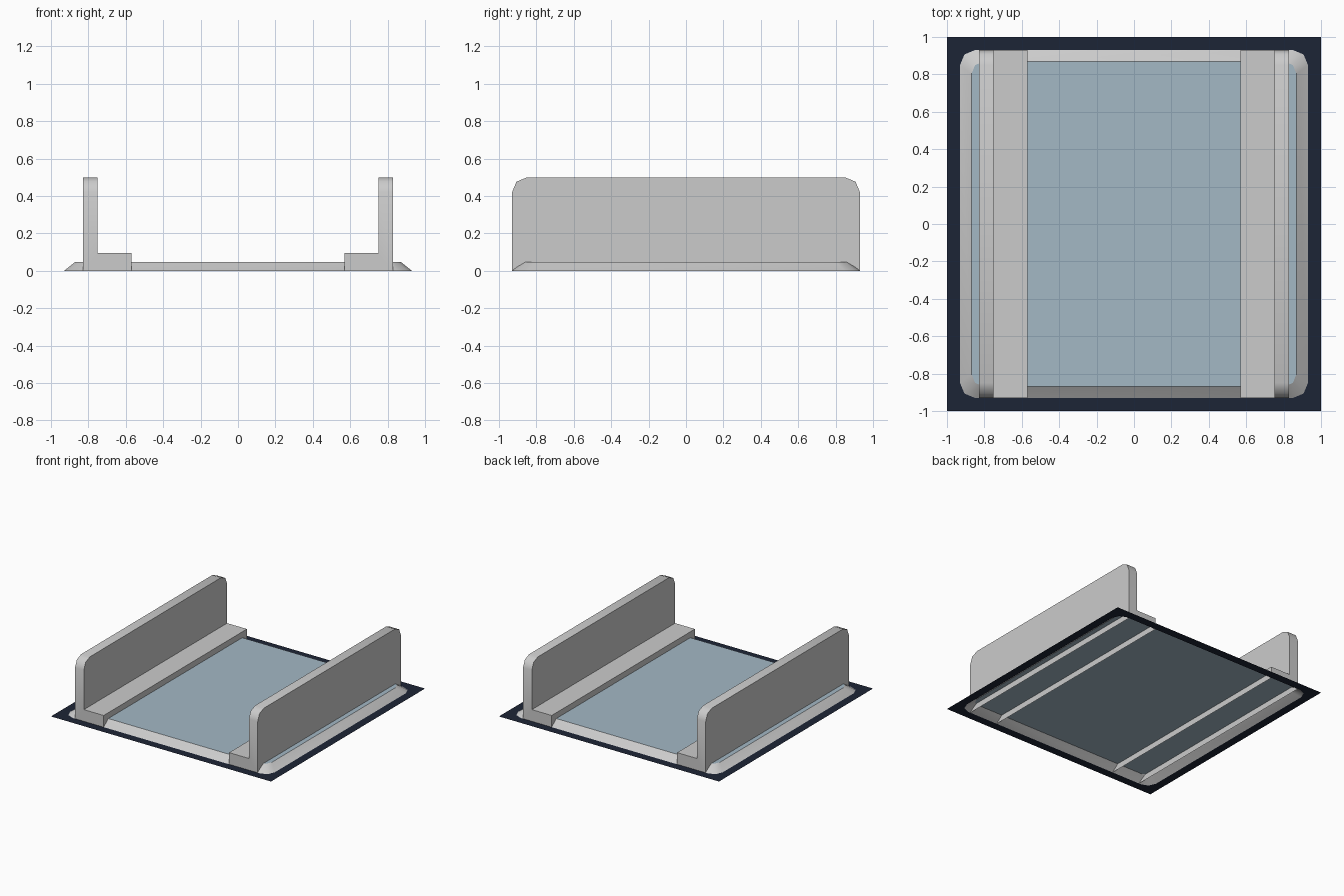
import bpy, bmesh, math

if "Cube" in bpy.data.objects:
    bpy.data.objects.remove(bpy.data.objects["Cube"])


def material(name, color):
    m = bpy.data.materials.new(name)
    m.diffuse_color = (*color, 1)
    m.use_nodes = True
    m.node_tree.nodes["Principled BSDF"].inputs["Base Color"].default_value = m.diffuse_color
    return m


def finish(bm, name, mat=None, smooth=False):
    mesh = bpy.data.meshes.new(name)
    bm.to_mesh(mesh)
    bm.free()
    obj = bpy.data.objects.new(name, mesh)
    bpy.context.collection.objects.link(obj)
    if mat:
        mesh.materials.append(mat)
    if smooth:
        bpy.ops.object.select_all(action='DESELECT')
        obj.select_set(True)
        bpy.context.view_layer.objects.active = obj
        bpy.ops.object.shade_smooth_by_angle(angle=math.radians(50))
    return obj


def rounded_square(bm, half, r, z):
    """Counter-clockwise square loop, three points per rounded corner."""
    loop = []
    for k, (sx, sy) in enumerate([(1, 1), (-1, 1), (-1, -1), (1, -1)]):
        for j in range(3):
            a = math.radians(90 * k + 45 * j)
            loop.append(bm.verts.new((sx * (half - r) + r * math.cos(a),
                                      sy * (half - r) + r * math.sin(a), z)))
    return loop


def bridge(bm, outer, inner):
    n = len(outer)
    for i in range(n):
        j = (i + 1) % n
        bm.faces.new((outer[i], outer[j], inner[j], inner[i]))


EDGE, TOP, H = 0.93, 0.87, 0.048
R_OUT, R_IN = 0.08, 0.07

# Flat dark border around the base
bm = bmesh.new()
bridge(bm, rounded_square(bm, 1.0, 0.0, 0), rounded_square(bm, EDGE, R_OUT, 0))
bmesh.ops.remove_doubles(bm, verts=bm.verts, dist=1e-5)
finish(bm, "ground_border", material("navy", (0.012, 0.018, 0.037)))

# Sloped rim rising to the deck
bm = bmesh.new()
bridge(bm, rounded_square(bm, EDGE, R_OUT, 0), rounded_square(bm, TOP, R_IN, H))
finish(bm, "sloped_rim", smooth=True)

# Blue-grey deck
bm = bmesh.new()
bm.faces.new(rounded_square(bm, TOP, R_IN, H))
finish(bm, "deck", material("blue_grey", (0.37, 0.48, 0.56)))

# L-shaped side wall with inner ledge, open underneath, mirrored
section = [(0.57, 0), (0.57, 0.096), (0.75, 0.096),
           (0.75, 0.5), (0.83, 0.5), (0.83, 0)]
bm = bmesh.new()
front = [bm.verts.new((x, -EDGE, z)) for x, z in section]
back = [bm.verts.new((x, EDGE, z)) for x, z in section]
for i in range(len(section) - 1):
    bm.faces.new((front[i], front[i + 1], back[i + 1], back[i]))
bm.faces.new(front)
bm.faces.new(back)
bmesh.ops.recalc_face_normals(bm, faces=bm.faces)
# Round the upper ends of the wall
ends = [e for e in bm.edges if all(v.co.z > 0.49 for v in e.verts)
        and abs(e.verts[0].co.y - e.verts[1].co.y) < 1e-4]
bmesh.ops.bevel(bm, geom=ends, offset=0.08, segments=2, profile=0.5,
                affect='EDGES')
wall = finish(bm, "side_walls", smooth=True)
wall.modifiers.new("Mirror", 'MIRROR').use_axis[0] = True
